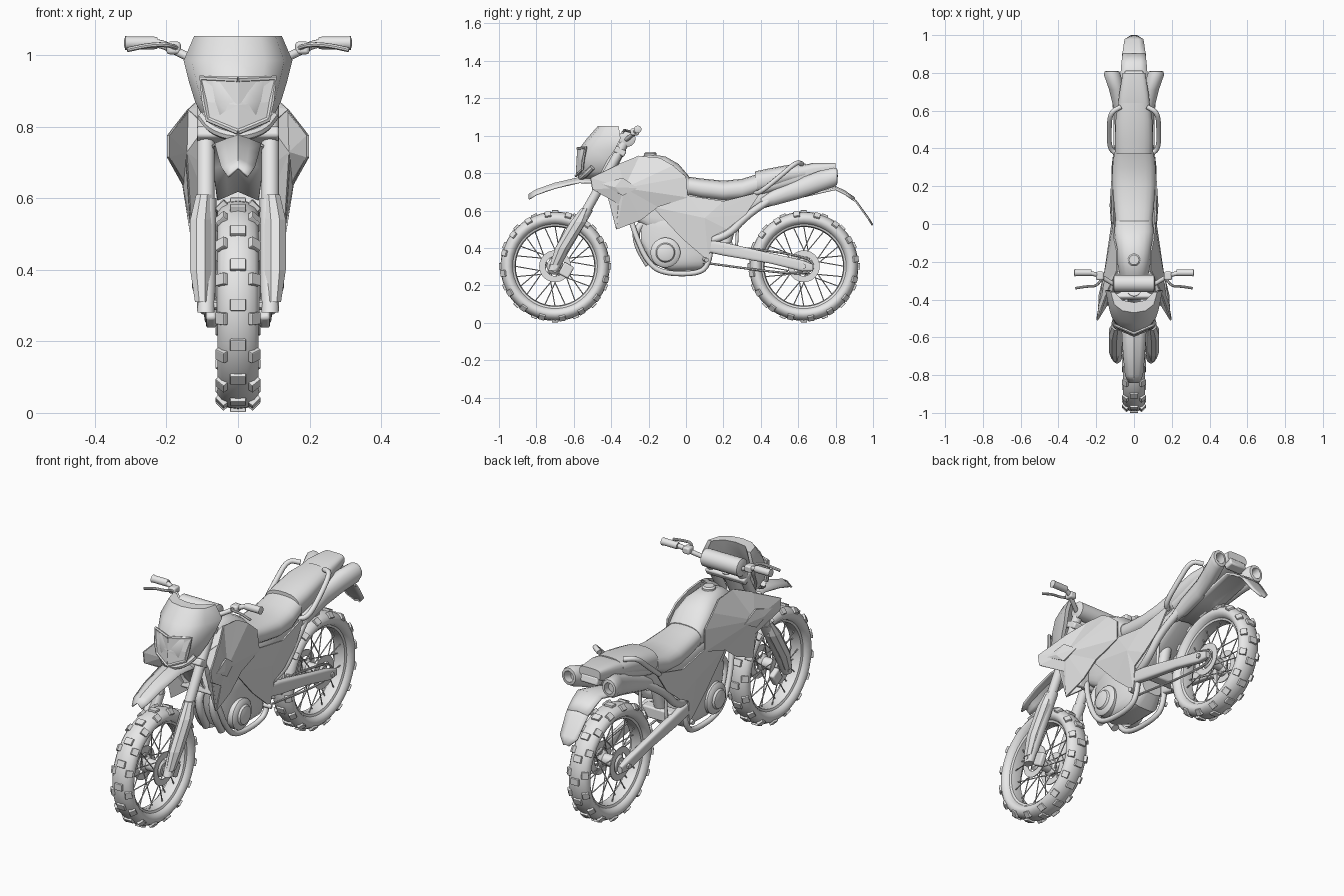
import bpy, bmesh
from math import sin, cos, pi, radians, copysign
from mathutils import Vector, Matrix

cube = bpy.data.objects.get("Cube")
if cube:
    bpy.data.objects.remove(cube)

grey = bpy.data.materials.new("plain_grey")
grey.use_nodes = True
grey.diffuse_color = (.8, .8, .8, 1)
grey.node_tree.nodes["Principled BSDF"].inputs["Base Color"].default_value = (.8, .8, .8, 1)

PLANES = {'X': (1, 2), 'Y': (0, 2), 'Z': (0, 1)}


def finish(name, bm, smooth=True, mirror=False, thickness=0, bevel=0):
    """Turn a bmesh into a shaded object with the usual modifiers."""
    bmesh.ops.recalc_face_normals(bm, faces=bm.faces[:])
    mesh = bpy.data.meshes.new(name)
    bm.to_mesh(mesh)
    bm.free()
    mesh.materials.append(grey)
    if smooth:
        mesh.shade_smooth()
        mesh.set_sharp_from_angle(angle=radians(40))
    ob = bpy.data.objects.new(name, mesh)
    bpy.context.collection.objects.link(ob)
    if thickness:
        mod = ob.modifiers.new("Thickness", 'SOLIDIFY')
        mod.thickness, mod.offset = thickness, 0
    if bevel:
        mod = ob.modifiers.new("Bevel", 'BEVEL')
        mod.width, mod.segments = bevel, 2
    if mirror:
        ob.modifiers.new("Mirror", 'MIRROR')
    return ob


def skin(name, rings, wrap=False, closed=True, **style):
    """Bridge rings of points; cap the ends unless the rings wrap or are open."""
    bm = bmesh.new()
    rows = [[bm.verts.new(p) for p in ring] for ring in rings]
    pairs = list(zip(rows, rows[1:])) + ([(rows[-1], rows[0])] if wrap else [])
    count = len(rows[0])
    for a, b in pairs:
        for i in range(count if closed else count - 1):
            j = (i + 1) % count
            bm.faces.new((a[i], a[j], b[j], b[i]))
    if closed and not wrap:
        bm.faces.new(rows[0])
        bm.faces.new(rows[-1])
    return finish(name, bm, **style)


def loft(name, stations, axis='Y', sides=20, power=1, **style):
    """Superellipse sections; each station is x, y, z and two radii."""
    u, v = PLANES[axis]
    rings = []
    for x, y, z, ru, rv in stations:
        ring = []
        for k in range(sides):
            a = 2 * pi * (k + .5) / sides
            p = [x, y, z]
            p[u] += ru * copysign(abs(cos(a)) ** power, cos(a))
            p[v] += rv * copysign(abs(sin(a)) ** power, sin(a))
            ring.append(p)
        rings.append(ring)
    return skin(name, rings, **style)


def body(name, stations, power=.8, **style):
    """Centred loft from y, bottom, top and half width."""
    return loft(name, [(0, y, (lo + hi) / 2, w, (hi - lo) / 2)
                       for y, lo, hi, w in stations], power=power, **style)


def tube(name, points, radius, sides=10, rounds=2, **style):
    """Round tube along a path with its corners cut smooth."""
    pts = [Vector(p) for p in points]
    for _ in range(rounds):
        cut = [pts[0]]
        for a, b in zip(pts, pts[1:]):
            cut += [a.lerp(b, .25), a.lerp(b, .75)]
        pts = cut + [pts[-1]]
    rings, normal = [], None
    for i, p in enumerate(pts):
        t = (pts[min(i + 1, len(pts) - 1)] - pts[max(i - 1, 0)]).normalized()
        normal = t.orthogonal() if normal is None else normal - t * normal.dot(t)
        normal.normalize()
        side = t.cross(normal)
        rings.append([p + radius * (normal * cos(2 * pi * k / sides) + side * sin(2 * pi * k / sides))
                      for k in range(sides)])
    return skin(name, rings, **style)


def fan(name, centre, ring, thickness=.008, **style):
    """Faceted panel: triangles from a centre to its outline."""
    bm = bmesh.new()
    c = bm.verts.new(centre)
    vs = [bm.verts.new(p) for p in ring]
    for a, b in zip(vs, vs[1:] + vs[:1]):
        bm.faces.new((c, a, b))
    return finish(name, bm, smooth=False, mirror=True, thickness=thickness, **style)


def strip(name, stations, drop, thickness):
    """Crowned open sheet from y, z and half width."""
    rows = [[(w * s, y, z - drop * abs(s)) for s in (-1, -.5, 0, .5, 1)] for y, z, w in stations]
    return skin(name, rows, closed=False, thickness=thickness)


def box(name, centre, size, tilt=0, bevel=.008, **style):
    bm = bmesh.new()
    bmesh.ops.create_cube(bm, size=1, matrix=Matrix.Translation(centre)
                          @ Matrix.Rotation(tilt, 4, 'X') @ Matrix.Diagonal((*size, 1)))
    return finish(name, bm, bevel=bevel, **style)


def lathe(name, profile, y, z, steps=48, **style):
    """Ring around the x axis from a closed profile of radius and x."""
    turns = [2 * pi * k / steps for k in range(steps)]
    return skin(name, [[(x, y + r * cos(a), z + r * sin(a)) for r, x in profile] for a in turns],
                wrap=True, **style)


def wheel(name, y, z=.302):
    ring = [2 * pi * k / 14 for k in range(14)]
    lathe(name + "_tyre", [(.255 + .037 * cos(a), .059 * sin(a)) for a in ring], y, z)
    lathe(name + "_rim", [(.215, -.03), (.23, -.036), (.23, .036), (.215, .03), (.21, 0)], y, z)
    lathe(name + "_brake_disc", [(.052, .055), (.085, .055), (.085, .06), (.052, .06)], y, z, mirror=True)
    loft(name + "_hub", [(x, y, z, r, r) for x, r in
                         ((-.06, .03), (-.045, .045), (-.03, .03), (.03, .03), (.045, .045), (.06, .03))], 'X')
    loft(name + "_axle", [(x, y, z, .014, .014) for x in (-.115, .115)], 'X', sides=6)
    # Tread blocks: centre row and slightly staggered, tilted shoulder rows
    knobs, spokes, rows, count = bmesh.new(), bmesh.new(), 16, 24
    hub = Matrix.Translation((0, y, z))
    for k in range(rows):
        for side in (-1, 0, 1):
            turn = Matrix.Rotation(2 * pi * (k + abs(side) * .35) / rows, 4, 'X')
            place = Matrix.Translation((side * .045, 0, .29 - abs(side) * .012))
            lean = Matrix.Rotation(side * .8, 4, 'Y')
            size = Matrix.Diagonal((.034 if side else .044, .034, .02, 1))
            bmesh.ops.create_cube(knobs, size=1, matrix=hub @ turn @ place @ lean @ size)
    # Crossed spokes
    for k in range(count):
        a, side = 2 * pi * k / count, 1 if k % 2 else -1
        b = a + (1 if k % 4 < 2 else -1)
        p = Vector((.04 * side, .04 * cos(b), .04 * sin(b)))
        q = Vector((.01 * side, .215 * cos(a), .215 * sin(a)))
        aim = (q - p).to_track_quat('Z', 'Y').to_matrix().to_4x4()
        bmesh.ops.create_cone(spokes, cap_ends=True, segments=5, radius1=.003, radius2=.003,
                              depth=(q - p).length, matrix=hub @ Matrix.Translation((p + q) / 2) @ aim)
    finish(name + "_knobs", knobs, smooth=False, bevel=.003)
    finish(name + "_spokes", spokes)


wheel("front_wheel", -.7)
wheel("rear_wheel", .63)

# Front fork, guards and clamps
tube("fork_upper_tube", [(.09, -.6, .48), (.09, -.33, .96)], .025, 16, 0, mirror=True)
loft("fork_lower_leg", [(.09, -.71, .28, .024, .028), (.09, -.67, .36, .028, .032),
                        (.09, -.53, .6, .03, .034)], 'Z', mirror=True)
loft("fork_guard", [(.1, -.7, .31, .022, .03), (.104, -.66, .4, .032, .042), (.104, -.575, .54, .032, .046),
                    (.095, -.54, .61, .024, .024)], 'Z', sides=8, smooth=False, mirror=True)
box("brake_caliper", (.075, -.64, .28), (.03, .06, .07), -.5, mirror=True)
for label, y, z in (("lower", -.44, .77), ("upper", -.36, .92)):
    box(label + "_fork_clamp", (0, y, z), (.23, .08, .035), -.5)
tube("steering_head", [(0, -.45, .75), (0, -.35, .94)], .035, 16, 0)

# Front mudguard, turning down behind the wheel
strip("front_mudguard", [(-.84, .685, .028), (-.8, .71, .046), (-.7, .745, .056), (-.57, .775, .064),
                         (-.47, .77, .072), (-.41, .71, .07), (-.36, .62, .058)], .025, .008)

# Headlight mask, hollow behind
mask = []
for z, w, front, back in ((1.053, .123, -.47, -.36), (.985, .152, -.53, -.35), (.925, .137, -.575, -.38),
                          (.87, .12, -.583, -.42), (.81, .09, -.583, -.45), (.77, .03, -.575, -.48)):
    d = back - front
    half = [(.5, .1), (.85, .4), (1, 1), (.85, 1), (.5, .6)]
    outline = [(0, 0)] + half + [(0, .5)] + [(-s, t) for s, t in reversed(half)]
    mask.append([(s * w, front + t * d, z) for s, t in outline])
skin("headlight_mask", mask)
rim = [(0, -.58, .932), (.104, -.535, .936), (.094, -.55, .87), (.084, -.555, .82), (0, -.588, .785)]
tube("headlight_frame", rim, .008, 6, 0, mirror=True)
fan("headlight_lens", (0, -.584, .86), rim, .004)
tube("headlight_chin", [(-.1, -.5, .83), (-.07, -.54, .79), (0, -.57, .77), (.07, -.54, .79), (.1, -.5, .83)], .015, 8)

# Handlebar with pad, grips and levers
tube("handlebar", [(0, -.33, .965), (.09, -.33, .97), (.17, -.28, 1.01), (.22, -.26, 1.035), (.3, -.26, 1.037)],
     .012, mirror=True)
loft("bar_pad", [(x, -.315, .985, r, r) for x, r in ((-.112, .03), (-.105, .045), (.105, .045), (.112, .03))], 'X')
loft("grip", [(x, -.258, 1.034, r, r) for x, r in ((.225, .016), (.235, .018), (.305, .018), (.315, .02), (.318, .01))],
     'X', mirror=True)
box("switch_block", (.18, -.275, 1.02), (.04, .045, .035), mirror=True)
tube("lever", [(.17, -.29, 1.02), (.2, -.33, 1.03), (.25, -.33, 1.028), (.31, -.34, 1.015)], .007, 8, mirror=True)

# Tank, seat and tail
body("fuel_tank", [(-.36, .72, .81, .05), (-.28, .7, .875, .075), (-.2, .68, .903, .09), (-.11, .67, .89, .1),
                   (-.04, .67, .85, .105), (.015, .67, .785, .1)])
loft("fuel_cap", [(0, -.19, z, r, r) for z, r in ((.88, .034), (.905, .034), (.912, .026))], 'Z')
body("seat", [(-.01, .68, .785, .095), (.08, .66, .772, .105), (.2, .645, .76, .115), (.3, .65, .77, .115),
              (.38, .68, .795, .105)])
body("rear_seat", [(.37, .68, .81, .1), (.44, .7, .825, .102), (.55, .74, .845, .098), (.64, .76, .852, .085)])
body("tail", [(.4, .68, .78, .09), (.55, .72, .825, .09), (.68, .75, .855, .08), (.8, .8, .855, .06)], .5)
box("tail_light", (0, .785, .79), (.1, .05, .04), .3)
strip("rear_mudguard", [(.42, .63, .06), (.6, .68, .07), (.8, .725, .07), (.85, .7, .066), (.9, .665, .06)], .01, .012)
strip("number_plate", [(.88, .675, .062), (.91, .65, .06), (.975, .56, .05), (.997, .525, .015)], .004, .008)
tube("grab_handle", [(.09, .37, .69), (.13, .4, .7), (.132, .5, .78), (.125, .59, .86), (.07, .62, .85)],
     .013, mirror=True)

# Shrouds with intake plate and side panels
fan("tank_shroud", (.165, -.33, .72),
    [(.09, -.25, .89), (.14, -.36, .845), (.195, -.51, .775), (.195, -.5, .715), (.15, -.36, .635), (.13, -.37, .5),
     (.124, -.24, .55), (.12, -.15, .62), (.115, .01, .67), (.108, 0, .78), (.105, -.07, .84), (.09, -.14, .88)])
fan("shroud_front", (.145, -.43, .73),
    [(.14, -.36, .845), (.195, -.51, .775), (.195, -.5, .715), (.15, -.36, .635), (.13, -.37, .5),
     (.07, -.32, .54), (.08, -.38, .68), (.09, -.42, .8)])
fan("shroud_top", (.09, -.33, .855), [(.09, -.25, .89), (.14, -.36, .845), (.09, -.42, .8), (.05, -.34, .82)])
fan("intake_plate", (.184, -.38, .725), [(.186, -.45, .742), (.168, -.34, .775), (.156, -.26, .72), (.17, -.34, .68)])
fan("side_panel", (.125, .1, .56),
    [(.105, -.18, .62), (.112, .01, .68), (.118, .2, .65), (.105, .4, .7), (.11, .32, .58), (.115, .22, .5),
     (.11, .14, .46), (.1, .12, .33), (.1, -.02, .45)])
box("radiator", (0, -.3, .64), (.2, .05, .18), -.3)
body("frame_core", [(-.32, .58, .76, .05), (-.2, .5, .72, .08), (.1, .44, .7, .085), (.25, .53, .7, .08),
                    (.45, .66, .72, .07)], .5)

# Engine, cover and cradle
body("engine", [(-.24, .42, .58, .05), (-.19, .32, .6, .075), (-.08, .275, .6, .09), (.08, .28, .55, .09),
                (.14, .34, .5, .06)], .5, sides=24)
loft("clutch_cover", [(x, -.11, .375, r, r) for x, r in
                      ((.07, .08), (.1, .08), (.108, .07), (.112, .052), (.122, .046), (.128, .025))],
     'X', sides=28, mirror=True)
tube("cradle", [(.05, -.31, .6), (.075, -.27, .47), (.08, -.21, .33), (.08, -.13, .265), (.08, .05, .26),
                (.085, .12, .3), (.085, .14, .45)], .014, mirror=True)
tube("exhaust_header", [(.03, -.2, .55), (.04, -.27, .5), (.04, -.26, .41), (.045, -.2, .31)], .02, mirror=True)
tube("foot_peg", [(.08, .1, .34), (.12, .11, .335)], .012, mirror=True)

# Exhaust pipes and mufflers, splaying outwards to the rear
tube("exhaust_pipe", [(.07, .1, .43), (.1, .23, .47), (.1, .32, .57), (.075, .46, .665)], .02, mirror=True)
loft("muffler", [(.07, .4, .64, .025, .025), (.065, .47, .67, .036, .045), (.068, .6, .715, .038, .055),
                 (.09, .71, .755, .043, .058), (.115, .79, .778, .046, .053), (.117, .808, .782, .04, .045),
                 (.117, .81, .782, .027, .03), (.11, .77, .77, .022, .025)], sides=12, mirror=True)

# Swing arm, shock absorber and chain
loft("swing_arm", [(.088, .06, .42, .018, .03), (.09, .2, .395, .02, .036), (.09, .45, .345, .018, .028),
                   (.09, .62, .305, .018, .03), (.09, .68, .295, .012, .018)], power=.5, mirror=True)
box("swing_arm_bridge", (0, .22, .4), (.17, .06, .06))
tube("shock_absorber", [(0, .2, .38), (0, .27, .64)], .03, 14, 0)
tube("rear_stay", [(.075, .27, .4), (.075, .28, .6)], .008, mirror=True)
tube("chain", [(.07, .03, .43), (.07, .62, .365), (.07, .7, .3), (.07, .62, .25), (.07, .03, .33)], .006, 6)
